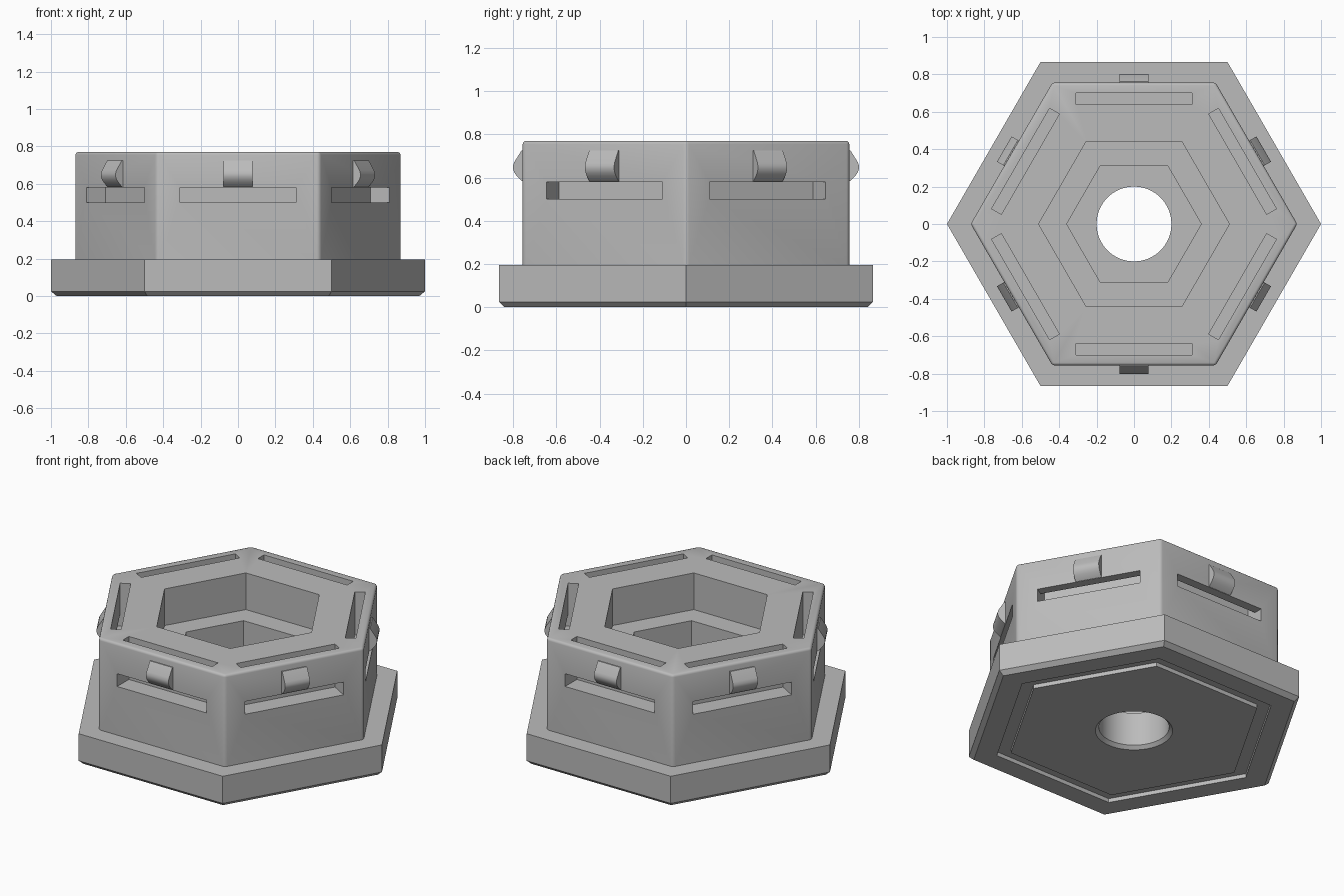
import bpy
import bmesh
from math import cos, sin, pi, radians
from mathutils import Matrix

cube = bpy.data.objects.get("Cube")
if cube:
    bpy.data.objects.remove(cube, do_unlink=True)

grey = bpy.data.materials.new("mid grey")
grey.use_nodes = True
colour = (0.5, 0.5, 0.5, 1)
grey.diffuse_color = colour
grey.node_tree.nodes["Principled BSDF"].inputs["Base Color"].default_value = colour


def make_object(name, bm):
    bmesh.ops.recalc_face_normals(bm, faces=bm.faces)
    mesh = bpy.data.meshes.new(name)
    bm.to_mesh(mesh)
    bm.free()
    mesh.materials.append(grey)
    obj = bpy.data.objects.new(name, mesh)
    bpy.context.collection.objects.link(obj)
    return obj


def stack(name, rings, sides=6):
    """Solid of regular polygons, one per (radius, height)."""
    bm = bmesh.new()
    loops = [[bm.verts.new((r * cos(2 * pi * i / sides), r * sin(2 * pi * i / sides), z))
              for i in range(sides)] for r, z in rings]
    for low, high in zip(loops, loops[1:]):
        for i in range(sides):
            j = (i + 1) % sides
            bm.faces.new((low[i], low[j], high[j], high[i]))
    bm.faces.new(loops[0])
    bm.faces.new(loops[-1])
    return make_object(name, bm)


def extrude_profile(name, points, half_width, turn):
    """Radial (distance, height) profile given width along one hexagon side."""
    bm = bmesh.new()
    face = bm.faces.new([bm.verts.new((-half_width, -d, z)) for d, z in points])
    out = bmesh.ops.extrude_face_region(bm, geom=[face])
    moved = [v for v in out["geom"] if isinstance(v, bmesh.types.BMVert)]
    bmesh.ops.translate(bm, verts=moved, vec=(2 * half_width, 0, 0))
    bm.transform(Matrix.Rotation(turn, 4, "Z"))
    return make_object(name, bm)


def combine(target, tool, operation):
    mod = target.modifiers.new("combine", "BOOLEAN")
    mod.object = tool
    mod.operation = operation
    mod.solver = "EXACT"
    bpy.context.view_layer.update()
    result = bpy.data.meshes.new_from_object(
        target.evaluated_get(bpy.context.evaluated_depsgraph_get()))
    target.modifiers.clear()
    target.data = result
    bpy.data.objects.remove(tool, do_unlink=True)


def smooth(obj):
    bpy.ops.object.select_all(action="DESELECT")
    obj.select_set(True)
    bpy.context.view_layer.objects.active = obj
    bpy.ops.object.shade_smooth_by_angle(angle=radians(30))


# Hexagonal flange with a chamfered lower edge
housing = stack("hexagonal_housing", [(0.97, 0), (1, 0.025), (1, 0.195)])

# Upper body with rounded corners and rim
body = stack("upper_body", [(0.873, 0.1), (0.873, 0.77)])
bm = bmesh.new()
bm.from_mesh(body.data)
edges = [e for e in bm.edges if max(v.co.z for v in e.verts) > 0.5]
bmesh.ops.bevel(bm, geom=edges, offset=0.015, segments=3, profile=0.5, affect="EDGES")
bm.to_mesh(body.data)
bm.free()
combine(housing, body, "UNION")

# Stepped hexagonal pocket and the round through hole
combine(housing, stack("upper_pocket", [(0.51, 0.54), (0.51, 0.9)]), "DIFFERENCE")
combine(housing, stack("lower_pocket", [(0.36, 0.23), (0.36, 0.7)]), "DIFFERENCE")
combine(housing, stack("through_hole", [(0.24, -0.02), (0.2, 0.02), (0.2, 0.4)], 64),
        "DIFFERENCE")

# Shallow hexagonal groove underneath
groove = stack("groove", [(0.83, -0.1), (0.83, 0.025)])
combine(groove, stack("groove_core", [(0.745, -0.2), (0.745, 0.1)]), "DIFFERENCE")
combine(housing, groove, "DIFFERENCE")

# Angled channel through the rim on each side, and a rounded catch above it
channel = [(0.64, 0.5), (0.9, 0.5), (0.9, 0.58), (0.7, 0.58), (0.7, 0.9), (0.64, 0.9)]
catch = [(0.73, 0.725), (0.762, 0.725), (0.795, 0.672), (0.801, 0.655), (0.801, 0.64),
         (0.795, 0.623), (0.784, 0.608), (0.767, 0.59), (0.757, 0.582), (0.73, 0.582)]
for side in range(6):
    turn = side * pi / 3
    combine(housing, extrude_profile("channel", channel, 0.31, turn), "DIFFERENCE")
    smooth(extrude_profile(f"catch_{side + 1}", catch, 0.078, turn))
smooth(housing)
